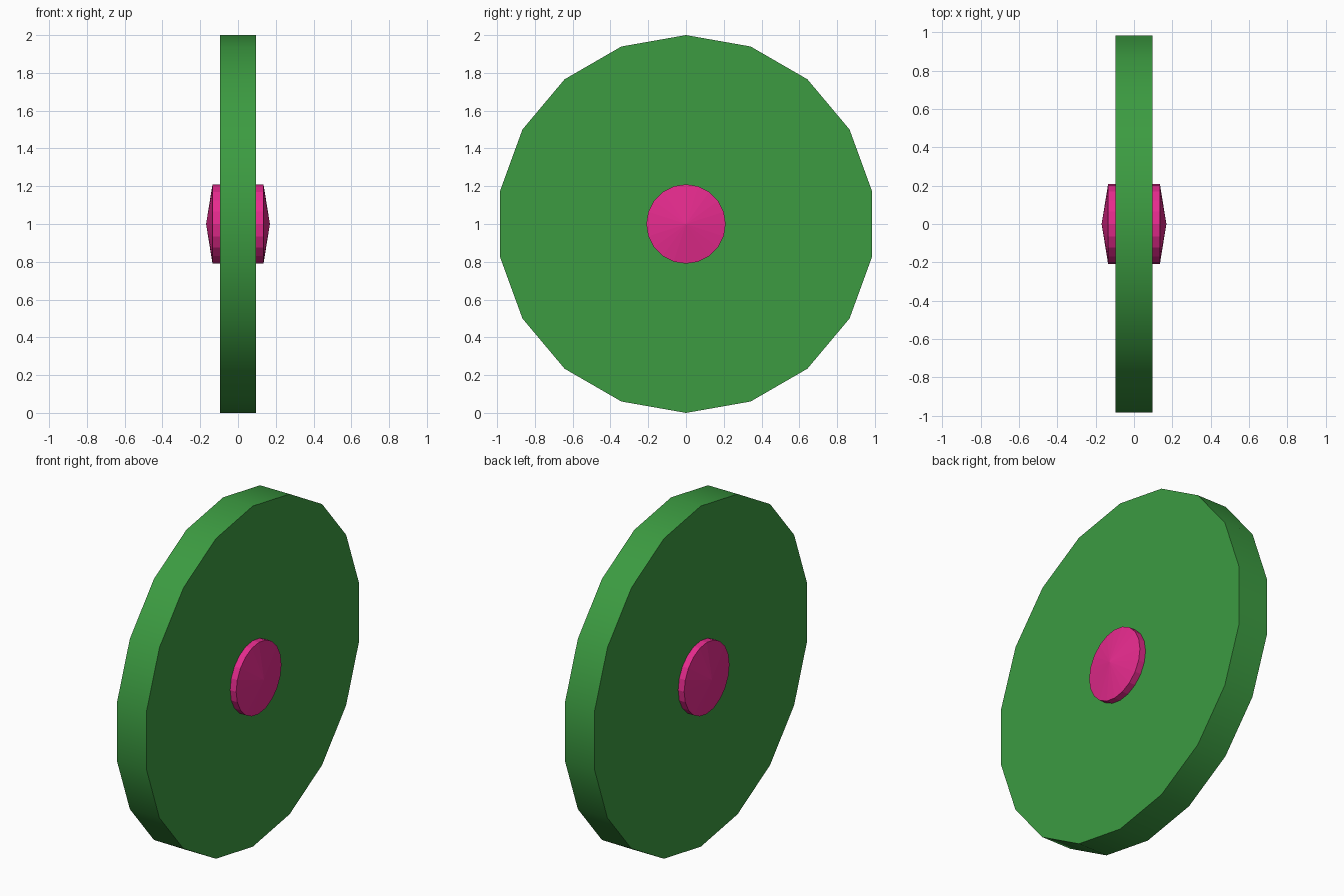
import bpy, bmesh, math

if "Cube" in bpy.data.objects:
    bpy.data.objects.remove(bpy.data.objects["Cube"])


def material(name, color):
    mat = bpy.data.materials.new(name)
    mat.diffuse_color = color
    mat.use_nodes = True
    mat.node_tree.nodes["Principled BSDF"].inputs["Base Color"].default_value = mat.diffuse_color
    return mat


def disc(name, radius, half_width, sides, mat, bulge=0.0, smooth=False):
    """Disc around the x axis, first vertex pointing up, with flat or conical caps."""
    bm = bmesh.new()
    rings = []
    for x in (-half_width, half_width):
        rings.append([bm.verts.new((x,
                                    radius * math.sin(2 * math.pi * i / sides),
                                    1 + radius * math.cos(2 * math.pi * i / sides)))
                      for i in range(sides)])
    for i in range(sides):
        j = (i + 1) % sides
        bm.faces.new((rings[0][i], rings[0][j], rings[1][j], rings[1][i]))
    for ring, side in zip(rings, (-1, 1)):
        if bulge:
            tip = bm.verts.new((side * (half_width + bulge), 0, 1))
            for i in range(sides):
                bm.faces.new((ring[i], ring[(i + 1) % sides], tip))
        else:
            bm.faces.new(ring)
    bmesh.ops.recalc_face_normals(bm, faces=bm.faces)
    mesh = bpy.data.meshes.new(name)
    bm.to_mesh(mesh)
    bm.free()
    mesh.materials.append(mat)
    obj = bpy.data.objects.new(name, mesh)
    bpy.context.collection.objects.link(obj)
    if smooth:
        bpy.ops.object.select_all(action='DESELECT')
        obj.select_set(True)
        bpy.context.view_layer.objects.active = obj
        bpy.ops.object.shade_smooth_by_angle(angle=math.radians(30))
    return obj


green = material("green", (0.045, 0.33, 0.053, 1))
pink = material("pink", (0.79, 0.024, 0.27, 1))

# Wheel with a smooth tread and flat sides
disc("wheel", 1.0, 0.096, 18, green, smooth=True)

# Hub running through the wheel, with shallow pointed caps
disc("hub", 0.21, 0.135, 20, pink, bulge=0.034)
